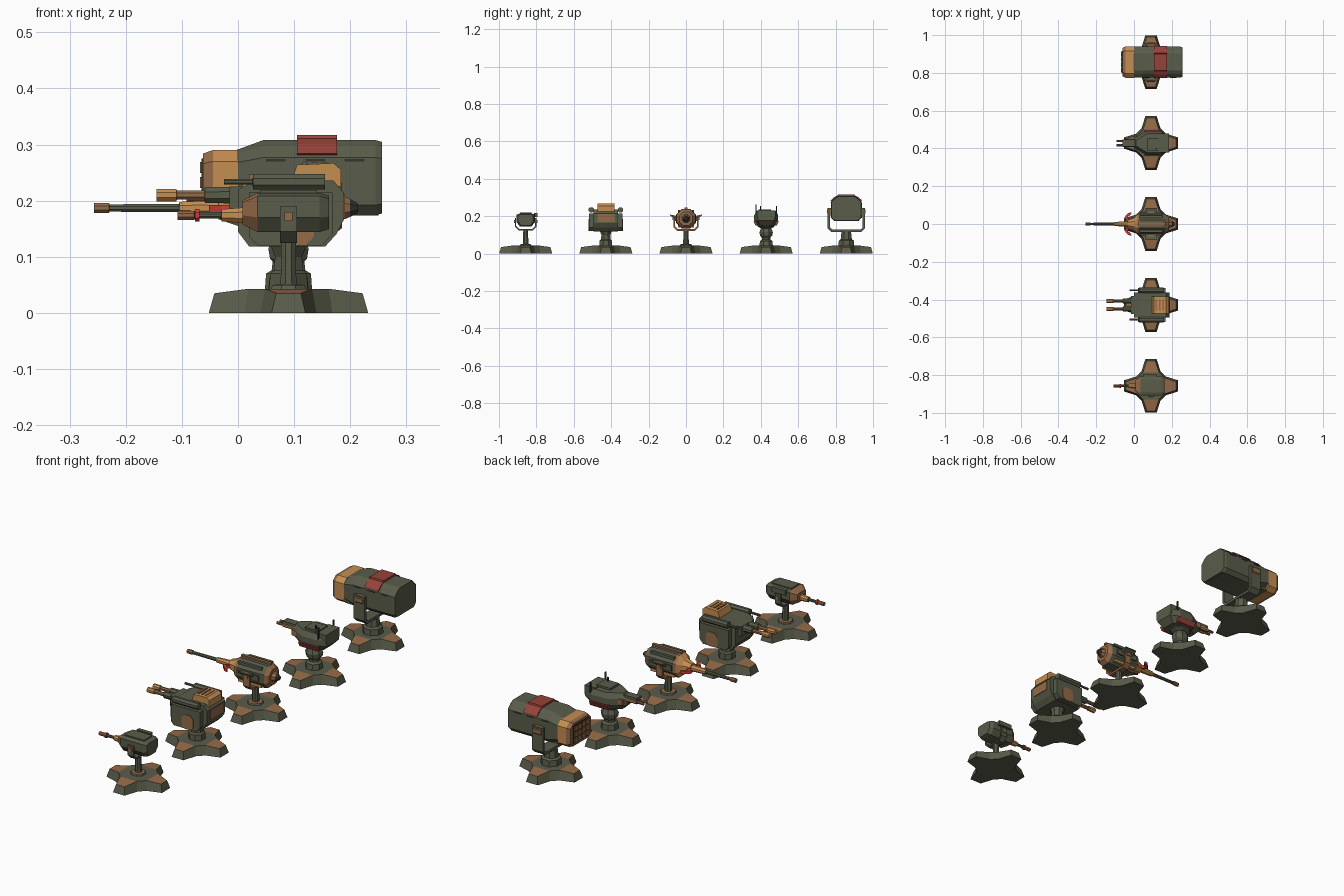
import bpy, bmesh, math

if "Cube" in bpy.data.objects:
    bpy.data.objects.remove(bpy.data.objects["Cube"])

def material(name, c):
    m = bpy.data.materials.new(name)
    m.diffuse_color = (*c, 1)
    m.use_nodes = True
    m.node_tree.nodes["Principled BSDF"].inputs["Base Color"].default_value = m.diffuse_color
    return m

GREEN = material("olive green", (0.10, 0.108, 0.068))
BROWN = material("rust brown", (0.30, 0.145, 0.065))
ORANGE = material("sand orange", (0.56, 0.27, 0.085))
RED = material("dull red", (0.30, 0.055, 0.04))
BRIGHT = material("bright red", (0.60, 0.05, 0.04))
DARK = material("dark grey", (0.035, 0.035, 0.028))
CX = 0.09            # pedestal axis in x
STEP = 0.4285        # spacing between turrets

def finish(name, bm, mats):
    bmesh.ops.recalc_face_normals(bm, faces=bm.faces)
    me = bpy.data.meshes.new(name)
    bm.to_mesh(me)
    bm.free()
    for m in mats:
        me.materials.append(m)
    ob = bpy.data.objects.new(name, me)
    bpy.context.collection.objects.link(ob)
    return ob

def rings(name, loops, mats):
    """Skin closed loops of equal length; mats is one material, or one per segment."""
    bm = bmesh.new()
    vs = [[bm.verts.new(p) for p in l] for l in loops]
    mats = mats if isinstance(mats, list) else [mats] * (len(loops) - 1)
    used = list(dict.fromkeys(mats))
    n = len(loops[0])
    for k, m in enumerate(mats):
        for i in range(n):
            j = (i + 1) % n
            bm.faces.new((vs[k][i], vs[k][j], vs[k+1][j], vs[k+1][i])).material_index = used.index(m)
    bm.faces.new(vs[0]).material_index = used.index(mats[0])
    bm.faces.new(vs[-1]).material_index = used.index(mats[-1])
    return finish(name, bm, used)

def lathe(name, axis, a, b, prof, mats, n=8):
    """Profile of (position, radius) turned about x (a=y, b=z) or z (a=x, b=y)."""
    loops = []
    for t, r in prof:
        ang = [(i + 0.5) * 2 * math.pi / n for i in range(n)]
        r /= math.cos(math.pi / n)
        pts = [(a + r * math.cos(g), b + r * math.sin(g)) for g in ang]
        loops.append([(t, p, q) if axis == 'x' else (p, q, t) for p, q in pts])
    return rings(name, loops, mats)

def prism(name, axis, pts, lo, hi, mat):
    """Extrude (x,z) along y, (y,z) along x or (x,y) along z."""
    put = {'y': lambda p, t: (p[0], t, p[1]), 'x': lambda p, t: (t, *p), 'z': lambda p, t: (*p, t)}[axis]
    return rings(name, [[put(p, t) for p in pts] for t in (lo, hi)], mat)

def box(name, x0, x1, y0, y1, z0, z1, mat):
    return prism(name, 'z', [(x0, y0), (x1, y0), (x1, y1), (x0, y1)], z0, z1, mat)

def loft(name, y, z, half, stations, mats):
    """Mirrored (y,z) half profile around (y,z), scaled at each (x, scale_y, scale_z)."""
    prof = half + [(-p, q) for p, q in reversed(half)]
    return rings(name, [[(x, y + p * sy, z + q * sz) for p, q in prof] for x, sy, sz in stations], mats)

def base(name, y):
    bm = bmesh.new()
    def loop(R, e, a, b, ze, zi):
        out = []
        for k in range(4):
            c, s = [(1, 0), (0, 1), (-1, 0), (0, -1)][k]
            for px, py, z in ((R, -e, ze), (R, e, ze), (a, b, zi), (b, a, zi)):
                out.append(bm.verts.new((CX + px*c - py*s, y + px*s + py*c, z)))
        return out
    lo, hi = loop(0.142, 0.03, 0.078, 0.05, 0, 0), loop(0.132, 0.022, 0.072, 0.042, 0.035, 0.043)
    bm.faces.new(lo)
    for i in range(16):
        j = (i + 1) % 16
        bm.faces.new((lo[i], lo[j], hi[j], hi[i]))
    for k in range(4):
        bm.faces.new((hi[4*k-1], hi[4*k], hi[4*k+1], hi[4*k+2])).material_index = 1
    bm.faces.new([v for i, v in enumerate(hi) if i % 4 > 1])
    finish(name, bm, [GREEN, BROWN])

def yoke(name, y, w, z0, z1, t, hx, mat):
    """U-shaped cradle with chamfered lower corners, plus pivot caps."""
    c = 0.02
    half = [(w, z1), (w, z0 + c), (w - c, z0)]
    inner = [(w - t, z1), (w - t, z0 + c + t*0.4), (w - c - t*0.4, z0 + t)]
    pts = half + [(-p, q) for p, q in reversed(half)] + [(-p, q) for p, q in inner] + inner[::-1]
    prism(name, 'x', [(y + p, q) for p, q in pts], CX - hx, CX + hx, mat)
    for s in (-1, 1):
        e = y + s * w
        box(name + "_pivot", CX - hx*0.5, CX + hx*0.5, e - 0.004, e + 0.004, z1 - 0.026, z1 - 0.01, BROWN)

Y = [(i - 2) * STEP for i in range(5)]
names = ["light", "twin", "long", "wedge", "launcher"]
for n, y in zip(names, Y):
    base(n + "_star_base", y)

# --- light gun turret
y = Y[0]
lathe("light_post", 'z', CX, y, [(0.042, 0.032), (0.05, 0.028), (0.051, 0.014), (0.13, 0.013)], [GREEN, BROWN, GREEN])
yoke("light_yoke", y, 0.058, 0.125, 0.19, 0.007, 0.015, GREEN)
loft("light_body", y, 0.18, [(0.035, 0.034), (0.05, 0.028), (0.05, -0.01), (0.03, -0.036)],
     [(0.008, 0.6, 0.6), (0.035, 1, 1), (0.145, 1, 1), (0.162, 0.8, 0.85)], [BROWN, GREEN, GREEN])
box("light_roof_plate", 0.04, 0.14, y - 0.03, y + 0.03, 0.21, 0.219, GREEN)
box("light_side_pod", 0.05, 0.12, y + 0.045, y + 0.062, 0.195, 0.216, GREEN)
lathe("light_barrel", 'x', y, 0.174, [(-0.108, 0.008), (-0.078, 0.008), (-0.077, 0.006), (-0.03, 0.006), (-0.029, 0.011), (0.012, 0.014)],
      [BROWN, BROWN, GREEN, BROWN, ORANGE])
lathe("light_muzzle_ring", 'x', y, 0.174, [(-0.077, 0.011), (-0.069, 0.011)], BRIGHT)

# --- twin gun turret
y = Y[1]
lathe("twin_post", 'z', CX, y, [(0.042, 0.034), (0.07, 0.033), (0.076, 0.026), (0.1, 0.024), (0.12, 0.032)], GREEN)
prism("twin_body", 'y', [(0.0, 0.145), (0.02, 0.118), (0.155, 0.118), (0.175, 0.14), (0.188, 0.165), (0.188, 0.215), (0.17, 0.236),
                         (0.03, 0.236), (0.0, 0.22)], y - 0.066, y + 0.066, GREEN)
box("twin_rear_panel", 0.186, 0.191, y - 0.045, y + 0.045, 0.168, 0.212, BROWN)
prism("twin_roof_box", 'y', [(0.095, 0.234), (0.105, 0.264), (0.17, 0.267), (0.184, 0.255), (0.184, 0.225)], y - 0.045, y + 0.045, ORANGE)
for i in range(3):
    box("twin_roof_slot", 0.115 + i*0.018, 0.122 + i*0.018, y - 0.03, y + 0.03, 0.262, 0.2685, BROWN)
for s in (-1, 1):
    e = y + s * 0.078
    prism("twin_side_armour", 'y', [(0.02, 0.135), (0.035, 0.12), (0.15, 0.12), (0.168, 0.14), (0.168, 0.215), (0.02, 0.215)],
          e - 0.012, e + 0.012, GREEN)
    f = y + s * 0.0905
    prism("twin_side_patch", 'y', [(0.075, 0.13), (0.09, 0.12), (0.12, 0.12), (0.135, 0.135), (0.135, 0.17), (0.12, 0.185),
                                   (0.09, 0.185), (0.075, 0.17)], f - 0.002, f + 0.002, BROWN)
    lathe("twin_side_tube", 'x', e, 0.234, [(-0.025, 0.005), (0.026, 0.005), (0.027, 0.014), (0.155, 0.014)], GREEN)
    lathe("twin_barrel", 'x', y + s * 0.021, 0.21, [(-0.145, 0.011), (-0.11, 0.011), (-0.109, 0.008), (-0.06, 0.008), (-0.059, 0.014), (0.005, 0.015)],
          [ORANGE, ORANGE, BROWN, BROWN, GREEN])
box("twin_gun_mantlet", -0.015, 0.01, y - 0.048, y + 0.048, 0.18, 0.225, GREEN)

# --- long cannon turret
y, z = Y[2], 0.187
lathe("long_post", 'z', CX, y, [(0.042, 0.034), (0.05, 0.03), (0.051, 0.015), (0.13, 0.014)], [GREEN, BROWN, GREEN])
yoke("long_yoke", y, 0.068, 0.122, 0.205, 0.009, 0.016, BROWN)
lathe("long_body", 'x', y, z, [(-0.035, 0.02), (0.0, 0.032), (0.018, 0.05), (0.03, 0.053), (0.15, 0.053), (0.168, 0.05), (0.185, 0.036)],
      [ORANGE, ORANGE, BROWN, GREEN, GREEN, BROWN])
lathe("long_rear_vent", 'x', y, z, [(0.184, 0.022), (0.2, 0.016), (0.214, 0.008)], [BROWN, DARK])
lathe("long_barrel", 'x', y, z, [(-0.257, 0.009), (-0.23, 0.009), (-0.229, 0.0065), (-0.105, 0.0075), (-0.104, 0.011), (-0.03, 0.014)],
      [BROWN, BROWN, GREEN, ORANGE, ORANGE])
box("long_top_rail", 0.02, 0.17, y - 0.007, y + 0.007, z + 0.05, z + 0.06, BROWN)
for s in (-1, 1):
    prism("long_red_brace", 'z', [(-0.03, y + s*0.014), (-0.052, y + s*0.035), (-0.03, y + s*0.058), (-0.012, y + s*0.062),
                                  (-0.018, y + s*0.05), (-0.036, y + s*0.034), (-0.018, y + s*0.018)], 0.178, 0.192, BRIGHT)
    box("long_side_rib", 0.035, 0.145, y + s*0.055 - 0.006, y + s*0.055 + 0.006, z - 0.012, z + 0.012, GREEN)
    prism("long_side_fin", 'x', [(y + s*0.06, 0.188), (y + s*0.086, 0.204), (y + s*0.086, 0.209), (y + s*0.055, 0.203)], 0.06, 0.12, GREEN)
    for t in (-1, 1):
        e, h = y + s*0.038, z + t*0.04
        box("long_corner_bar", 0.03, 0.15, e - 0.006, e + 0.006, h - 0.006, h + 0.006, ORANGE if t < 0 else GREEN)

# --- wedge turret
y = Y[3]
lathe("wedge_post", 'z', CX, y, [(0.042, 0.036), (0.068, 0.033), (0.075, 0.022), (0.085, 0.022), (0.097, 0.033), (0.115, 0.036),
                                 (0.135, 0.028), (0.145, 0.045), (0.17, 0.05)], GREEN)
plan = [(-0.01, 0.018), (0.045, 0.052), (0.07, 0.064), (0.14, 0.064), (0.185, 0.044)]
def wedge(f, z):
    p = [(CX + (a - CX)*f, b*f) for a, b in plan]
    return [(a, y + b, z) for a, b in p] + [(a, y - b, z) for a, b in reversed(p)]
rings("wedge_body", [wedge(0.72, 0.15), wedge(1, 0.178), wedge(1, 0.205), wedge(0.8, 0.228)], GREEN)
box("wedge_roof_hatch", 0.07, 0.14, y - 0.04, y + 0.025, 0.226, 0.237, GREEN)
box("wedge_rear_pack", 0.13, 0.185, y - 0.05, y + 0.05, 0.19, 0.232, GREEN)
box("wedge_nose", -0.06, 0.03, y - 0.018, y + 0.018, 0.198, 0.222, GREEN)
for s in (-1, 1):
    prism("wedge_red_skirt", 'x', [(y + s*0.045, 0.15), (y + s*0.058, 0.152), (y + s*0.068, 0.175), (y + s*0.055, 0.177)], 0.055, 0.15, RED)
    lathe("wedge_barrel", 'x', y + s*0.011, 0.203, [(-0.092, 0.006), (-0.06, 0.006), (-0.059, 0.009), (0.0, 0.01)], [BROWN, BROWN, ORANGE])
    box("wedge_cheek", 0.0, 0.045, y + s*0.03 - 0.008, y + s*0.03 + 0.008, 0.18, 0.205, BROWN)
for x, d, h in ((0.15, -0.055, 0.262), (0.12, -0.03, 0.255), (0.15, 0.055, 0.255)):
    box("wedge_antenna", x - 0.003, x + 0.003, y + d - 0.003, y + d + 0.003, 0.2, h, DARK)

# --- box launcher turret
y = Y[4]
lathe("launcher_post", 'z', CX, y, [(0.042, 0.042), (0.07, 0.04), (0.076, 0.03), (0.122, 0.025)], GREEN)
yoke("launcher_yoke", y, 0.1, 0.116, 0.245, 0.012, 0.028, GREEN)
half = [(0.045, 0.066), (0.062, 0.056), (0.082, 0.035), (0.082, -0.05), (0.065, -0.068)]
loft("launcher_body", y, 0.242, half, [(-0.005, 1, 0.72), (0.045, 1, 1), (0.245, 1, 1), (0.257, 0.95, 0.95)], GREEN)
box("launcher_belly", -0.005, 0.25, y - 0.064, y + 0.064, 0.174, 0.2, GREEN)
loft("launcher_front_frame", y, 0.232, [(0.06, 0.058), (0.083, 0.038), (0.083, -0.04), (0.06, -0.058)],
     [(-0.062, 0.9, 0.9), (-0.045, 1, 1), (0.0, 1, 1)], [BROWN, ORANGE])
box("launcher_mouth", -0.065, -0.06, y - 0.058, y + 0.058, 0.19, 0.275, DARK)
for i in range(4):
    for j in range(3):
        py, pz = y - 0.042 + i*0.028, 0.206 + j*0.0265
        box("launcher_cell", -0.068, -0.064, py - 0.011, py + 0.011, pz - 0.01, pz + 0.01, BROWN)
prism("launcher_red_band", 'x', [(y + p, q) for p, q in ((-0.05, 0.3), (-0.044, 0.317), (0.044, 0.317), (0.05, 0.3))], 0.105, 0.176, RED)
for s in (-1, 1):
    e = y + s * 0.07
    prism("launcher_red_side", 'x', [(y + s*0.047, 0.311), (y + s*0.066, 0.301), (y + s*0.085, 0.284), (y + s*0.075, 0.28), (y + s*0.045, 0.3)],
          0.105, 0.176, RED)
    lathe("launcher_pivot", 'x', e + s*0.014, 0.225, [(0.07, 0.02), (0.11, 0.02)], BROWN)
    for i in range(3):
        f = y + s * 0.0825
        box("launcher_side_slit", 0.05 + i*0.07, 0.085 + i*0.07, f - 0.001, f + 0.001, 0.27, 0.274, DARK)
